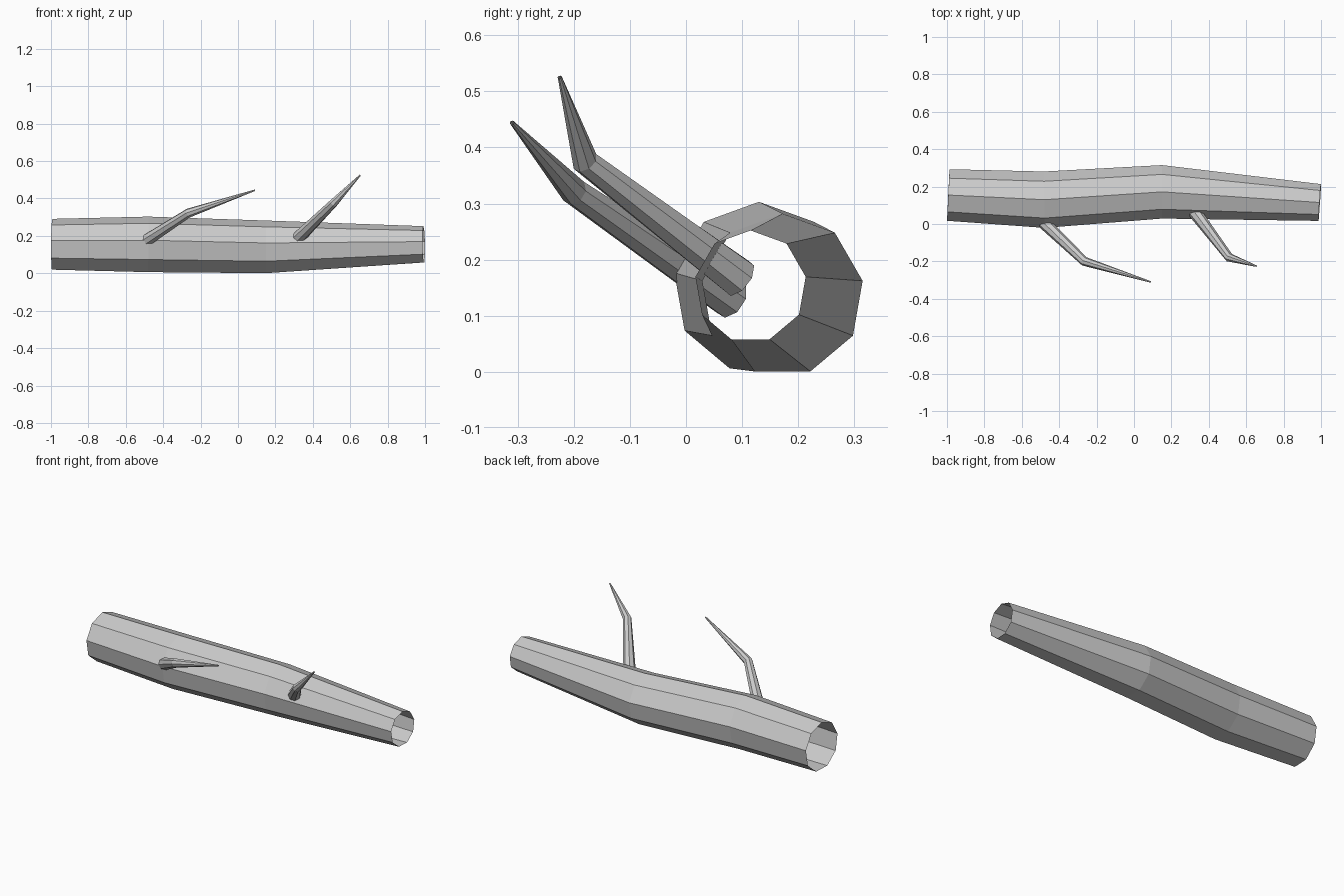
import bpy, bmesh, math
from mathutils import Vector

cube = bpy.data.objects.get("Cube")
if cube:
    bpy.data.objects.remove(cube, do_unlink=True)

# One plain grey for the whole log
grey = bpy.data.materials.new("bark_grey")
grey.use_nodes = True
colour = (0.6, 0.6, 0.6, 1)
grey.diffuse_color = colour
grey.node_tree.nodes["Principled BSDF"].inputs["Base Color"].default_value = colour


def sweep(name, path, sides):
    """Open faceted tube through (x, y, z, radius) stations."""
    points = [Vector(p[:3]) for p in path]
    steps = [(b - a).normalized() for a, b in zip(points, points[1:])]
    bm = bmesh.new()
    rings = []
    for i, centre in enumerate(points):
        before, after = steps[max(i - 1, 0)], steps[min(i, len(steps) - 1)]
        along = (before + after).normalized()
        side = Vector((0, 0, 1)).cross(along).normalized()
        up = along.cross(side)
        ring = []
        for k in range(sides):
            a = math.pi / 2 + math.tau * k / sides
            ring.append(bm.verts.new(
                centre + path[i][3] * (side * math.cos(a) + up * math.sin(a))))
        rings.append(ring)
    for low, high in zip(rings, rings[1:]):
        for k in range(sides):
            n = (k + 1) % sides
            bm.faces.new((low[k], low[n], high[n], high[k]))
    bmesh.ops.recalc_face_normals(bm, faces=bm.faces)
    mesh = bpy.data.meshes.new(name)
    bm.to_mesh(mesh)
    bm.free()
    mesh.materials.append(grey)
    obj = bpy.data.objects.new(name, mesh)
    bpy.context.collection.objects.link(obj)
    return obj


# Hollow trunk, open at both ends
sweep("trunk", [(-0.993, 0.155, 0.151, 0.14), (-0.48, 0.13, 0.15, 0.153),
                (0.15, 0.172, 0.137, 0.145), (0.993, 0.115, 0.152, 0.1)], 9)

# Bent, tapering twigs rooted inside the trunk
sweep("right_twig", [(-0.56, 0.08, 0.13, 0.037), (-0.265, -0.2, 0.322, 0.025),
                     (0.09, -0.31, 0.444, 0.004)], 8)
sweep("left_twig", [(0.3, 0.095, 0.167, 0.037), (0.51, -0.18, 0.375, 0.024),
                    (0.654, -0.225, 0.525, 0.004)], 8)
